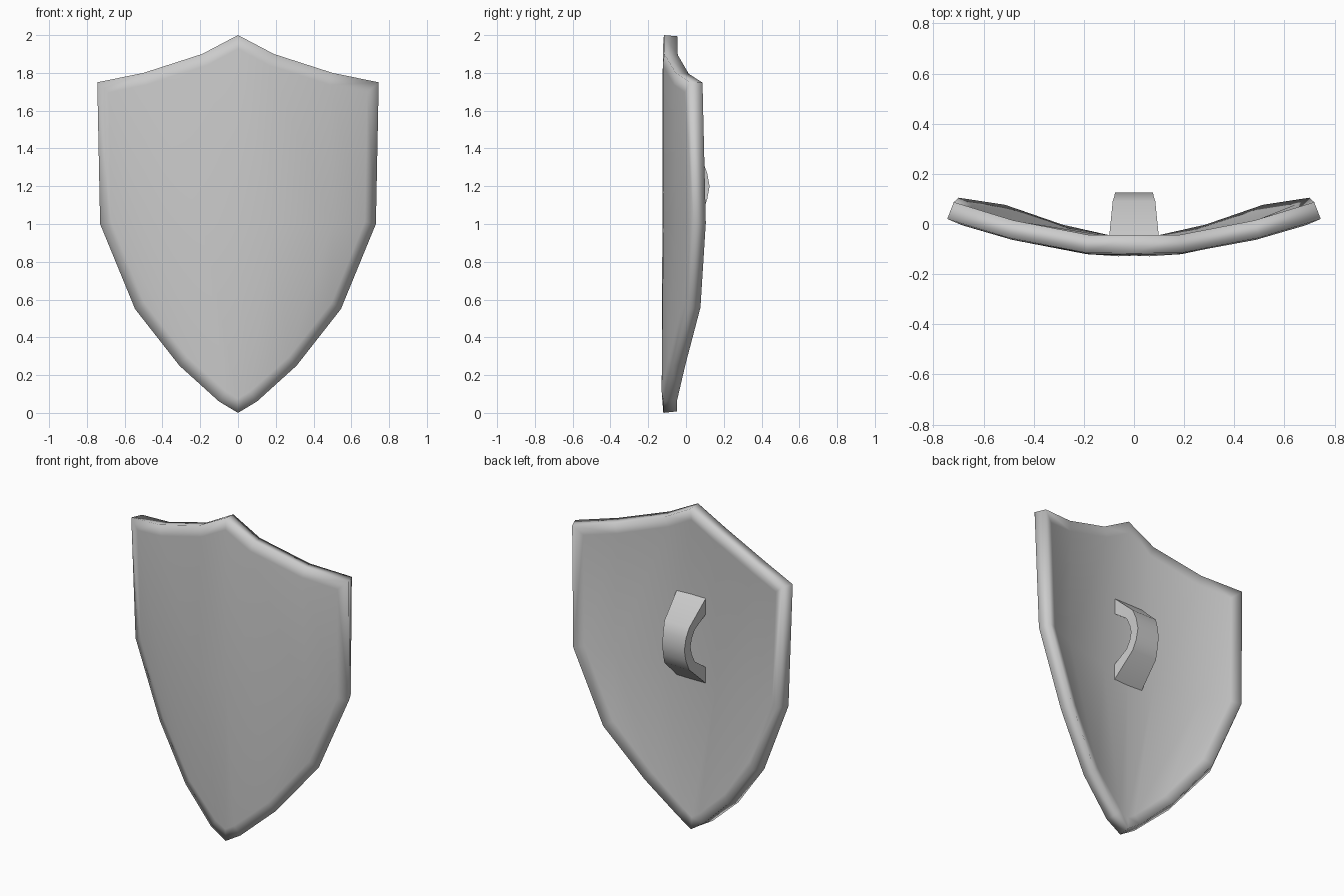
import bpy, bmesh

if "Cube" in bpy.data.objects:
    bpy.data.objects.remove(bpy.data.objects["Cube"])


def finish(name, bm, smooth_angle=None):
    bmesh.ops.recalc_face_normals(bm, faces=bm.faces)
    mesh = bpy.data.meshes.new(name)
    bm.to_mesh(mesh)
    bm.free()
    obj = bpy.data.objects.new(name, mesh)
    bpy.context.collection.objects.link(obj)
    bpy.context.view_layer.objects.active = obj
    obj.select_set(True)
    if smooth_angle is None:
        bpy.ops.object.shade_smooth()
    else:
        bpy.ops.object.shade_smooth_by_angle(angle=smooth_angle)
    obj.select_set(False)
    return obj


# Shield body: half-width rows of (x, y, z) on the front skin, mirrored in x
rows = [
    [(0, -.117, 2.0), (.19, -.115, 1.9), (.5, -.055, 1.8), (.745, .02, 1.75)],
    [(0, -.12, 1.0), (.19, -.115, 1.0), (.5, -.05, 1.0), (.73, .04, 1.0)],
    [(0, -.12, 0), (.1, -.118, .06), (.31, -.07, .25), (.545, .012, .55)],
]
bm = bmesh.new()
grid = []
for row in rows:
    full = [(-x, y, z) for x, y, z in row[:0:-1]] + row
    grid.append([bm.verts.new(p) for p in full])
for upper, lower in zip(grid, grid[1:]):
    for i in range(len(upper) - 1):
        bm.faces.new((upper[i], lower[i], lower[i + 1], upper[i + 1]))
bm.normal_update()

# Rim band around the panel, then thickness towards the back
bmesh.ops.inset_region(bm, faces=bm.faces[:], thickness=.065, depth=.005,
                       use_boundary=True, use_even_offset=True)
bmesh.ops.recalc_face_normals(bm, faces=bm.faces)
if sum(f.normal.y for f in bm.faces) > 0:
    bmesh.ops.reverse_faces(bm, faces=bm.faces[:])
mesh = bpy.data.meshes.new("shield_body")
bm.to_mesh(mesh)
bm.free()
body = bpy.data.objects.new("shield_body", mesh)
bpy.context.collection.objects.link(body)
solid = body.modifiers.new("thickness", 'SOLIDIFY')
solid.thickness = .072
solid.offset = -1
solid.use_even_offset = True
mesh.shade_smooth()

# Handle: arched strap with flared feet, (half width, outer y, z, inner y, z)
strap = [
    (.10, -.06, 1.47, -.06, 1.37),
    (.085, .09, 1.33, .035, 1.30),
    (.078, .112, 1.27, .055, 1.25),
    (.076, .125, 1.20, .065, 1.20),
    (.078, .112, 1.13, .055, 1.15),
    (.085, .09, 1.07, .035, 1.10),
    (.10, -.06, .93, -.06, 1.03),
]
bm = bmesh.new()
rings = [[bm.verts.new(p) for p in ((-w, yo, zo), (w, yo, zo), (w, yi, zi), (-w, yi, zi))]
         for w, yo, zo, yi, zi in strap]
for a, b in zip(rings, rings[1:]):
    for i in range(4):
        j = (i + 1) % 4
        bm.faces.new((a[i], a[j], b[j], b[i]))
bm.faces.new(rings[0])
bm.faces.new(rings[-1])
finish("handle", bm, .7)
